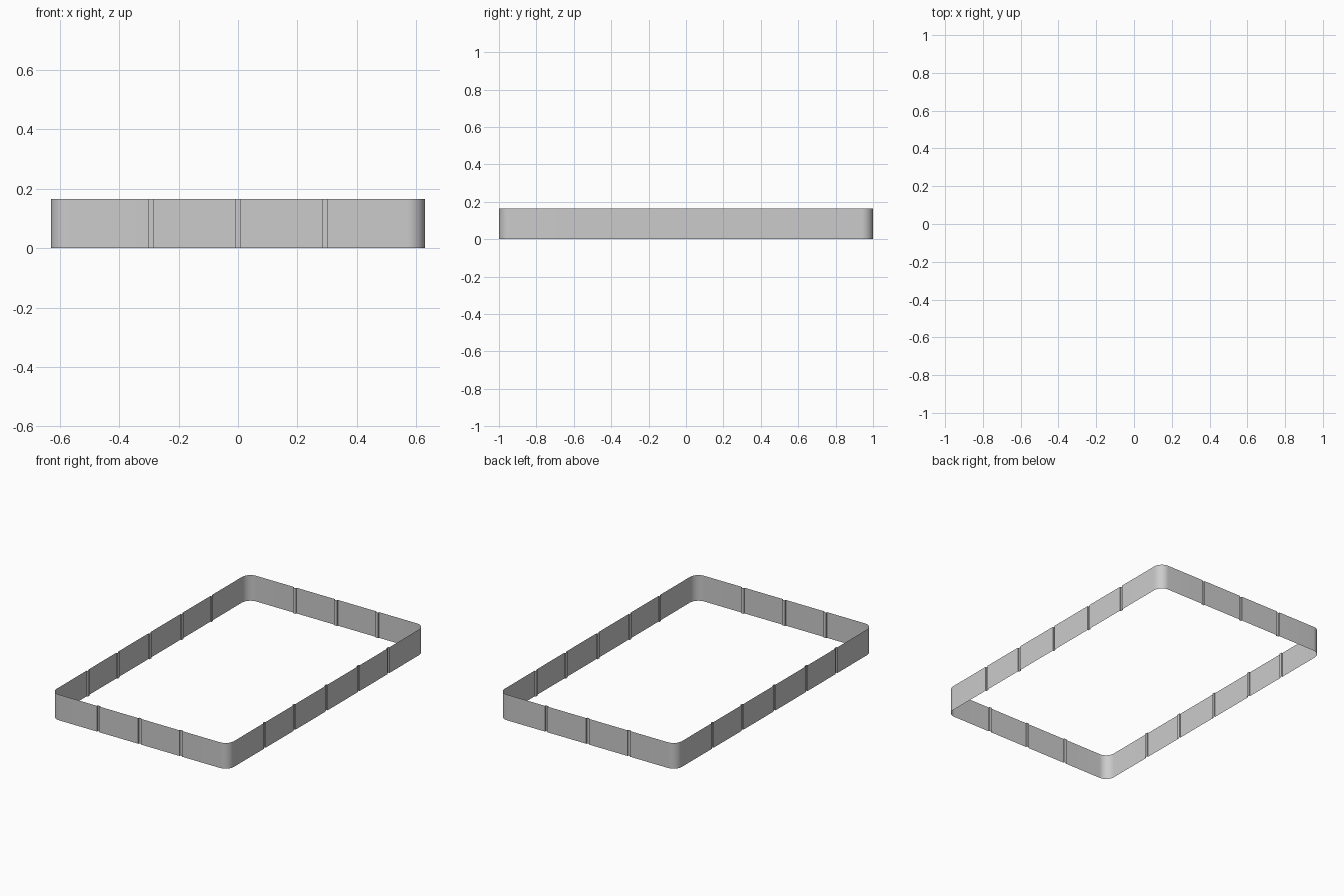
import bpy, bmesh
from math import sin, cos, pi
from mathutils import Vector

if "Cube" in bpy.data.objects:
    bpy.data.objects.remove(bpy.data.objects["Cube"])

HX, HY, H = 0.63, 1.0, 0.165      # half sizes and height
R, SEG = 0.06, 12                 # corner radius and steps
GW, GD = 0.009, 0.008             # groove half width and depth


def side(start, direction, half, grooves):
    """Groove profile points along one straight side, counter-clockwise."""
    d = Vector(direction)
    inward = Vector((-d.y, d.x))
    pts = []
    for g in grooves:
        for t, depth in ((-GW, 0), (-GW, GD), (GW, GD), (GW, 0)):
            pts.append(Vector(start) + d * (g + t) + inward * depth)
    return pts


def corner(sx, sy, a0):
    c = Vector((sx * (HX - R), sy * (HY - R)))
    return [c + R * Vector((cos(a0 + pi / 2 * i / SEG), sin(a0 + pi / 2 * i / SEG)))
            for i in range(SEG + 1)]


short = (-0.293, 0, 0.293)
long = (-0.628, -0.326, 0, 0.326, 0.628)

# Closed outline: each side followed by its rounded corner
outline = (side((0, -HY), (1, 0), HX, short) + corner(1, -1, -pi / 2)
           + side((HX, 0), (0, 1), HY, long) + corner(1, 1, 0)
           + side((0, HY), (-1, 0), HX, short) + corner(-1, 1, pi / 2)
           + side((-HX, 0), (0, -1), HY, long) + corner(-1, -1, pi))

# Open thin wall raised from the outline
bm = bmesh.new()
low = [bm.verts.new((p.x, p.y, 0)) for p in outline]
top = [bm.verts.new((p.x, p.y, H)) for p in outline]
n = len(outline)
for i in range(n):
    j = (i + 1) % n
    bm.faces.new((low[i], low[j], top[j], top[i]))
mesh = bpy.data.meshes.new("grooved_border_wall")
bm.to_mesh(mesh)
bm.free()
wall = bpy.data.objects.new("grooved_border_wall", mesh)
bpy.context.collection.objects.link(wall)
bpy.context.view_layer.objects.active = wall
wall.select_set(True)
bpy.ops.object.shade_smooth_by_angle(angle=pi / 6)
